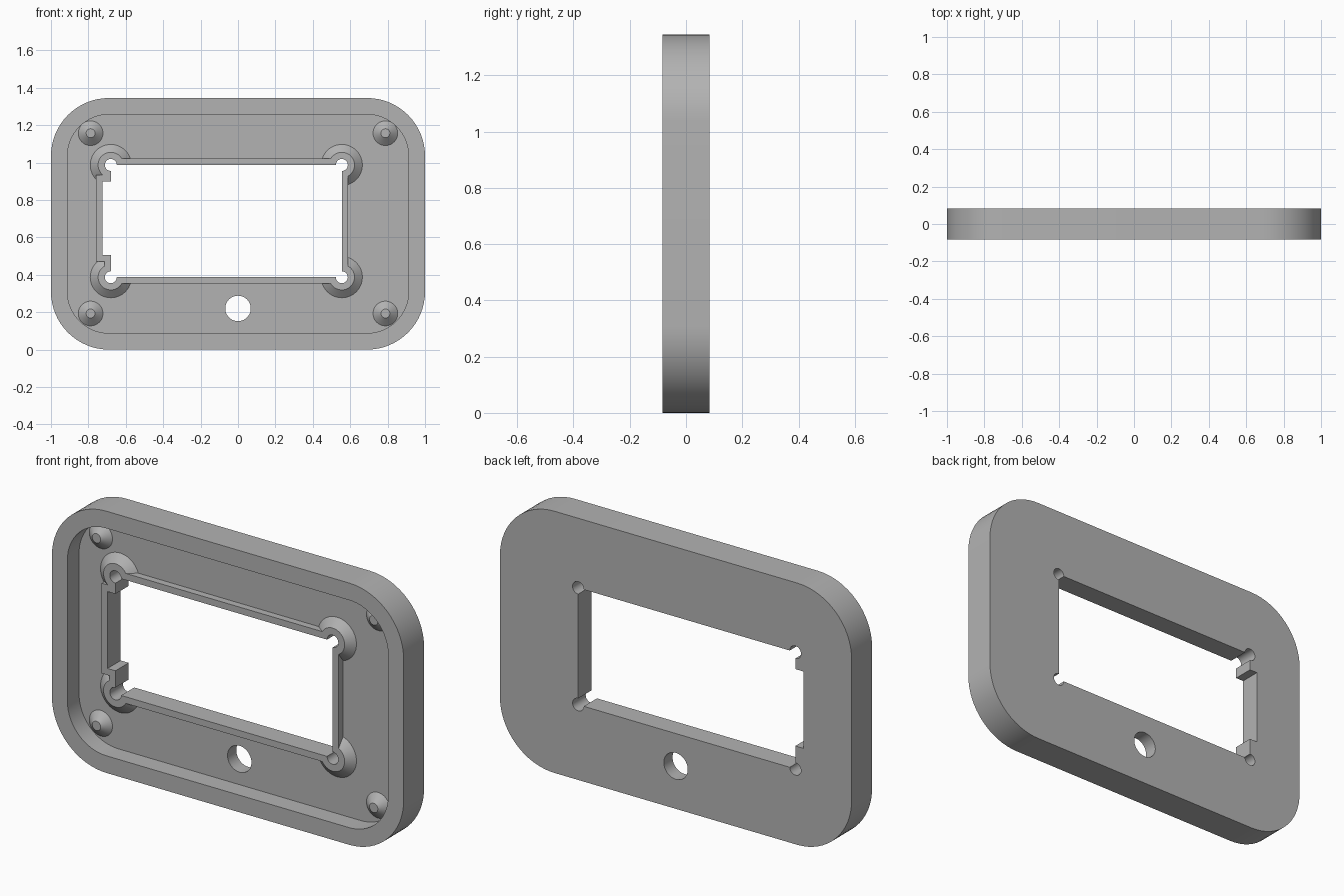
import bpy
import bmesh
from math import sin, cos, pi, radians

if "Cube" in bpy.data.objects:
    bpy.data.objects.remove(bpy.data.objects["Cube"], do_unlink=True)

# Single plain plastic colour
grey = bpy.data.materials.new("Grey plastic")
grey.use_nodes = True
colour = (0.45, 0.45, 0.45, 1)
grey.diffuse_color = colour
grey.node_tree.nodes["Principled BSDF"].inputs["Base Color"].default_value = colour

FRONT, BACK = -0.083, 0.083
FLOOR = 0.012            # bottom of the front recess
RAISED = FLOOR - 0.036   # top of lip and bosses


def loft(name, sections):
    """Closed solid through matching outlines, given as (y, [(x, z), ...])."""
    bm = bmesh.new()
    rings = [[bm.verts.new((x, y, z)) for x, z in pts] for y, pts in sections]
    n = len(rings[0])
    for a, b in zip(rings, rings[1:]):
        for i in range(n):
            j = (i + 1) % n
            bm.faces.new((a[i], a[j], b[j], b[i]))
    bm.faces.new(rings[0])
    bm.faces.new(rings[-1])
    bmesh.ops.recalc_face_normals(bm, faces=bm.faces)
    mesh = bpy.data.meshes.new(name)
    bm.to_mesh(mesh)
    bm.free()
    mesh.materials.append(grey)
    obj = bpy.data.objects.new(name, mesh)
    bpy.context.collection.objects.link(obj)
    return obj


def circle(x, z, r, n=48):
    return [(x + r * cos(2 * pi * i / n), z + r * sin(2 * pi * i / n)) for i in range(n)]


def rect(x0, x1, z0, z1):
    return [(x0, z0), (x1, z0), (x1, z1), (x0, z1)]


def rounded(x0, x1, z0, z1, r, steps=16):
    centres = [(x1 - r, z1 - r), (x0 + r, z1 - r), (x0 + r, z0 + r), (x1 - r, z0 + r)]
    return [(cx + r * cos(a), cz + r * sin(a))
            for q, (cx, cz) in enumerate(centres)
            for a in [(q + i / steps) * pi / 2 for i in range(steps + 1)]]


def prism(name, pts, y0, y1):
    return loft(name, [(y0, pts), (y1, pts)])


def cone(name, x, z, base, tip):
    return loft(name, [(FLOOR + 0.02, circle(x, z, base)), (FLOOR, circle(x, z, base)),
                       (RAISED, circle(x, z, tip))])


def combine(target, other, operation):
    mod = target.modifiers.new(operation, "BOOLEAN")
    mod.operation, mod.solver, mod.object = operation, "EXACT", other
    bpy.context.view_layer.objects.active = target
    bpy.ops.object.modifier_apply(modifier=mod.name)
    bpy.data.objects.remove(other, do_unlink=True)


def smooth(obj):
    bpy.ops.object.select_all(action="DESELECT")
    obj.select_set(True)
    bpy.context.view_layer.objects.active = obj
    bpy.ops.object.shade_smooth_by_angle(angle=radians(25))


# Rounded frame with a recess in the front
frame = prism("bezel_frame", rounded(-1, 1, 0, 1.345, 0.31), FRONT, BACK)
recess = prism("recess_cutter", rounded(-0.912, 0.912, 0.088, 1.257, 0.222), FRONT - 0.1, FLOOR)
combine(frame, recess, "DIFFERENCE")

# Display opening, its side notch, and the raised lip around both
left, right, low, high = -0.68, 0.555, 0.387, 0.987
opening = (left, right, low, high)
notch = (-0.725, -0.6, 0.505, 0.9)
corners = [(x, z) for x in (left, right) for z in (low, high)]
lip = 0.034

for x0, x1, z0, z1 in (opening, notch):
    outline = rect(x0 - lip, x1 + lip, z0 - lip, z1 + lip)
    combine(frame, prism("lip", outline, RAISED, FLOOR + 0.02), "UNION")
for x, z in corners:
    combine(frame, cone("corner_boss", x, z, 0.11, 0.068), "UNION")

for area in (opening, notch):
    combine(frame, prism("opening_cutter", rect(*area), -0.2, 0.2), "DIFFERENCE")
for x, z in corners:
    combine(frame, prism("corner_cutter", circle(x, z, 0.032, 32), -0.2, 0.2), "DIFFERENCE")

# Round button hole below the opening
combine(frame, prism("button_cutter", circle(0, 0.22, 0.068), -0.2, 0.2), "DIFFERENCE")
smooth(frame)

# Small conical pegs in the recess corners
for side, x in (("left", 0.788), ("right", -0.788)):
    for level, z in (("lower", 0.193), ("upper", 1.157)):
        smooth(cone(f"{level}_{side}_peg", x, z, 0.066, 0.024))
